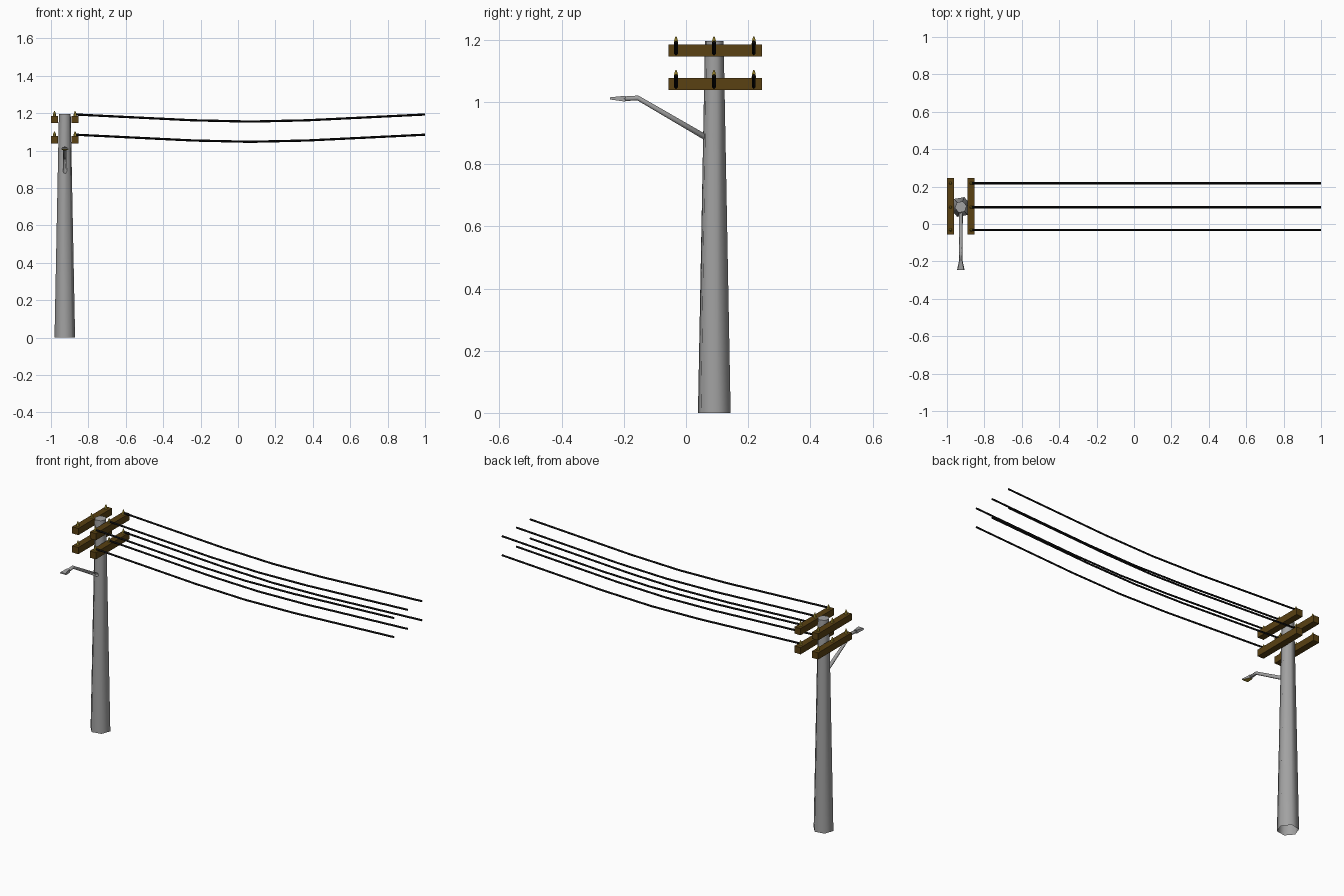
import bpy, bmesh, math
from mathutils import Vector

if "Cube" in bpy.data.objects:
    bpy.data.objects.remove(bpy.data.objects["Cube"])

PX, PY = -0.926, 0.091            # pole axis
ARM_X = (-0.981, -0.871)          # crossarm centres
ARM_Z = (1.166, 1.058)
PIN_Y = (-0.032, 0.09, 0.218)


def material(name, rgb):
    m = bpy.data.materials.new(name)
    m.diffuse_color = (*rgb, 1)
    m.use_nodes = True
    m.node_tree.nodes["Principled BSDF"].inputs["Base Color"].default_value = m.diffuse_color
    return m


GREY = material("pole grey", (0.36, 0.36, 0.36))
BROWN = material("crossarm brown", (0.10, 0.052, 0.006))
BLACK = material("wire black", (0.004, 0.004, 0.004))
GOLD = material("lamp gold", (0.50, 0.36, 0.04))


def finish(name, bm, mats, smooth=False):
    bmesh.ops.recalc_face_normals(bm, faces=bm.faces)
    me = bpy.data.meshes.new(name)
    bm.to_mesh(me)
    bm.free()
    for m in mats:
        me.materials.append(m)
    for p in me.polygons:
        p.use_smooth = smooth
    ob = bpy.data.objects.new(name, me)
    bpy.context.collection.objects.link(ob)
    return ob


def bridge(bm, rings, cap_start=True, cap_end=True):
    """Skin a list of vertex rings."""
    rings = [[bm.verts.new(p) for p in r] for r in rings]
    n = len(rings[0])
    for a, b in zip(rings, rings[1:]):
        for i in range(n):
            j = (i + 1) % n
            bm.faces.new((a[i], a[j], b[j], b[i]))
    if cap_start:
        bm.faces.new(rings[0])
    if cap_end:
        bm.faces.new(rings[-1])


def ring(center, u, v, r, n, phase=0):
    c, u, v = Vector(center), Vector(u), Vector(v)
    return [c + r * (math.cos(phase + 2 * math.pi * i / n) * u +
                     math.sin(phase + 2 * math.pi * i / n) * v) for i in range(n)]


# tapered six-sided pole, open underneath
bm = bmesh.new()
bridge(bm, [ring((PX, PY, z), (1, 0, 0), (0, 1, 0), r, 6, math.radians(10))
            for z, r in ((0, 0.056), (1.196, 0.032))], cap_start=False)
pole = finish("pole", bm, [GREY])
for p in pole.data.polygons:
    p.use_smooth = True
bpy.context.view_layer.objects.active = pole
pole.select_set(True)
bpy.ops.object.shade_smooth_by_angle(angle=math.radians(65))

# crossarms with three insulator pins each
for level, z in zip(("upper", "lower"), ARM_Z):
    for side, x in zip(("left", "right"), ARM_X):
        bm = bmesh.new()
        bridge(bm, [[(x + sx * 0.019, y, z + sz * 0.019)
                     for sx, sz in ((-1, -1), (1, -1), (1, 1), (-1, 1))]
                    for y in (-0.056, 0.245)])
        finish(f"{level}_{side}_crossarm", bm, [BROWN])
        bm = bmesh.new()
        for y in PIN_Y:
            bridge(bm, [ring((x, y, z + dz), (1, 0, 0), (0, 1, 0), r, 6)
                        for dz, r in ((0.018, 0.008), (0.032, 0.007), (0.045, 0.002))])
        finish(f"{level}_{side}_insulators", bm, [GOLD])

# sagging wires
SAG = ((-0.871, 0.0), (-0.24, -0.031), (0.065, -0.038), (0.37, -0.031), (1.0, 0.0))
for level, z in zip(("upper", "lower"), ARM_Z):
    for k, y in enumerate(PIN_Y):
        bm = bmesh.new()
        bridge(bm, [ring((x, y, z + 0.027 + dz), (0, 1, 0), (0, 0, 1), 0.006, 4)
                    for x, dz in SAG])
        finish(f"{level}_wire_{k + 1}", bm, [BLACK])

# bent lamp bracket
bm = bmesh.new()
path = ((0.07, 0.882, 0.011), (-0.155, 1.013, 0.009), (-0.202, 1.010, 0.009))
tilt = ((0, 0.3, 0.95), (0, 0.25, 0.97), (0, 0, 1))
bridge(bm, [ring((PX, y, z), (1, 0, 0), t, r, 6) for (y, z, r), t in zip(path, tilt)])
finish("lamp_bracket", bm, [GREY], smooth=True)

# flared lamp head, glowing underside
bm = bmesh.new()
bridge(bm, [[(PX - w, y, z0), (PX + w, y, z0), (PX + w * 0.8, y, z1), (PX - w * 0.8, y, z1)]
            for y, w, z0, z1 in ((-0.195, 0.009, 1.001, 1.020), (-0.245, 0.020, 1.008, 1.015))])
head = finish("lamp_head", bm, [GREY, GOLD])
for p in head.data.polygons:
    if p.normal.z < -0.8:
        p.material_index = 1
